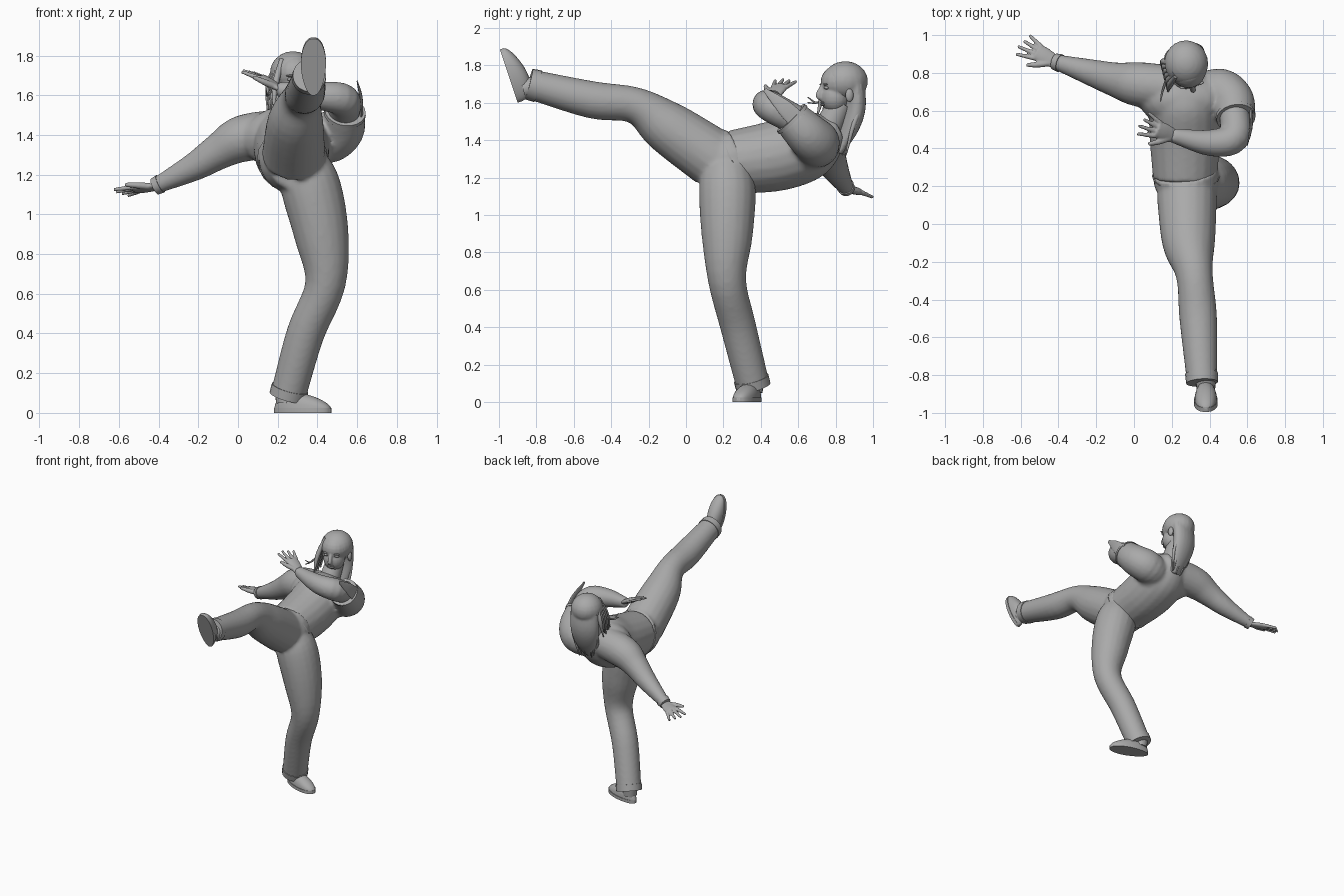
import bpy, bmesh, math
from mathutils import Vector, Matrix

if "Cube" in bpy.data.objects:
    bpy.data.objects.remove(bpy.data.objects["Cube"], do_unlink=True)

shade = 0.4
grey = bpy.data.materials.new("plain_grey")
grey.use_nodes = True
grey.diffuse_color = (shade, shade, shade, 1)
grey.node_tree.nodes["Principled BSDF"].inputs["Base Color"].default_value = grey.diffuse_color
side_axis, depth_axis, up_axis = Matrix.Identity(3)


def spline(stations, steps=5):
    """Pass a smooth curve through the stations, radius included."""
    points = [Vector(station) for station in stations]
    points.insert(0, points[0] * 2 - points[1])
    points.append(points[-1] * 2 - points[-2])
    curve = []
    for before, start, end, after in zip(points, points[1:], points[2:], points[3:]):
        pull, push = (end - before) / 2, (after - start) / 2
        for step in range(steps):
            t = step / steps
            ease = t * t * (3 - 2 * t)
            curve.append(start.lerp(end, ease) + pull * t * (1 - t) ** 2 - push * t * t * (1 - t))
    return curve + [points[-2]]


def skin(bm, rings):
    """Bridge rings of points into a closed loft."""
    loops = [[bm.verts.new(point) for point in ring] for ring in rings]
    for lower, upper in zip(loops, loops[1:]):
        for i in range(len(lower)):
            bm.faces.new((lower[i - 1], lower[i], upper[i], upper[i - 1]))
    bm.faces.new(loops[0][::-1])
    bm.faces.new(loops[-1])


def circle(sides):
    angles = [math.tau * k / sides for k in range(sides)]
    return [(math.cos(angle), math.sin(angle)) for angle in angles]


def tube(bm, stations, ref=up_axis, flat=1, sides=20):
    """Loft through stations of x, y, z and radius; flat squeezes along ref."""
    curve = spline(stations)
    rings = []
    for i, station in enumerate(curve):
        ahead, behind = curve[min(i + 1, len(curve) - 1)], curve[max(i - 1, 0)]
        tangent = (ahead - behind).to_3d().normalized()
        across = tangent.cross(ref).normalized()
        over = across.cross(tangent) * flat
        rings.append([station.to_3d() + (across * c + over * s) * station.w for c, s in circle(sides)])
    skin(bm, rings)


def ball(bm, centre, size):
    matrix = Matrix.Translation(centre) @ Matrix.Diagonal((*size, 1))
    bmesh.ops.create_uvsphere(bm, u_segments=20, v_segments=12, radius=1, matrix=matrix)


def finish(name, bm, voxel=None, matrix=Matrix()):
    """Make the object, either blended into one skin or smooth with sharp edges."""
    bmesh.ops.recalc_face_normals(bm, faces=bm.faces)
    mesh = bpy.data.meshes.new(name)
    bm.to_mesh(mesh)
    bm.free()
    mesh.materials.append(grey)
    part = bpy.data.objects.new(name, mesh)
    bpy.context.collection.objects.link(part)
    part.matrix_world = matrix
    if voxel:
        blend = part.modifiers.new("blend", 'REMESH')
        blend.mode, blend.voxel_size, blend.use_smooth_shade = 'VOXEL', voxel, True
        soften = part.modifiers.new("soften", 'SMOOTH')
        soften.factor, soften.iterations = 0.5, 6
    else:
        bpy.ops.object.select_all(action='DESELECT')
        part.select_set(True)
        bpy.context.view_layer.objects.active = part
        bpy.ops.object.shade_smooth_by_angle(angle=math.radians(50))


def frame(origin, forward, side):
    """Local x points forward, local y to the side."""
    forward = Vector(forward).normalized()
    side = Vector(side)
    side = (side - forward * side.dot(forward)).normalized()
    matrix = Matrix((forward, side, forward.cross(side))).transposed().to_4x4()
    matrix.translation = origin
    return matrix


def cuff(name, limb, ref=up_axis, swell=0.004):
    """A slightly wider band around the open end of a limb."""
    curve = spline(limb)
    bm = bmesh.new()
    tube(bm, [p + Vector((0, 0, 0, swell)) for p in (curve[-1], curve[-1].lerp(curve[-2], 0.7))], ref)
    finish(name, bm)


# Trousers: both legs and the seat blended together
standing_leg = [(.3, .2, 1.32, .1), (.36, .22, 1.16, .15), (.42, .22, .9, .138), (.44, .22, .65, .102),
                (.34, .28, .4, .096), (.25, .36, .08, .09)]
kicking_leg = [(.28, .15, 1.3, .16), (.29, -.1, 1.47, .14), (.32, -.27, 1.585, .098),
               (.34, -.5, 1.615, .1), (.36, -.84, 1.7, .08)]
trousers = bmesh.new()
tube(trousers, standing_leg, depth_axis)
tube(trousers, kicking_leg)
tube(trousers, [(.28, .1, 1.26, .13), (.28, .2, 1.27, .17), (.27, .28, 1.3, .17)])
finish("trousers", trousers, voxel=0.012)
cuff("standing_cuff", standing_leg, depth_axis)
cuff("kicking_cuff", kicking_leg)

# Belt around the tilted waist
belt = bmesh.new()
tube(belt, [(.275, .23, 1.265, .172), (.275, .255, 1.277, .18)])
finish("belt", belt)

# Shirt: trunk, shoulders, long sleeve and short sleeve
long_sleeve = [(.2, .72, 1.41, .12), (.02, .74, 1.38, .118), (-.1, .765, 1.315, .092),
               (-.22, .8, 1.24, .072), (-.42, .86, 1.14, .04)]
short_sleeve = [(.34, .68, 1.36, .11), (.45, .7, 1.38, .125), (.52, .65, 1.43, .118), (.54, .56, 1.52, .1)]
shirt = bmesh.new()
tube(shirt, [(.27, .24, 1.28, .17), (.27, .5, 1.32, .19), (.27, .68, 1.39, .18), (.27, .82, 1.46, .08)])
ball(shirt, (.27, .66, 1.38), (.25, .15, .17))
tube(shirt, long_sleeve)
tube(shirt, short_sleeve, side_axis)
finish("shirt", shirt, voxel=0.012)
cuff("long_sleeve_cuff", long_sleeve)
cuff("short_sleeve_cuff", short_sleeve, side_axis)

# Loose point of cloth hanging off the short sleeve
flap = bmesh.new()
tube(flap, [(.62, .6, 1.5, .05), (.62, .52, 1.58, .04), (.6, .42, 1.67, .01)], side_axis, flat=0.2)
finish("sleeve_flap", flap)

# Bent forearm and neck
forearm = bmesh.new()
tube(forearm, [(.53, .6, 1.5, .08), (.53, .46, 1.575, .083), (.4, .43, 1.6, .07), (.2, .47, 1.63, .038)],
     Vector((1, 1, 3)))
finish("bent_forearm", forearm, voxel=0.01)
neck = bmesh.new()
tube(neck, [(.27, .74, 1.43, .08), (.28, .83, 1.6, .065)], depth_axis)
finish("neck", neck)


def hand(name, matrix):
    """Fingers run along local x, the thumb lies on the local y side."""
    bm = bmesh.new()
    tube(bm, [(-.02, 0, 0, .036), (.05, 0, 0, .046), (.1, 0, 0, .045)], flat=0.45)
    for finger in range(4):
        spread = 1.5 - finger
        length = 0.11 - 0.012 * abs(spread - 0.5)
        knuckle = Vector((.09, spread * .024, 0, .014))
        tip = knuckle + Vector((length, spread * .018, -.012, -.005))
        tube(bm, [knuckle, knuckle.lerp(tip, 0.5), tip], sides=10)
    tube(bm, [(.01, .02, 0, .018), (.06, .06, 0, .016), (.11, .09, 0, .01)], sides=10)
    finish(name, bm, 0.005, matrix)


hand("outstretched_hand", frame((-.43, .865, 1.137), (-.2, .11, -.02), (-.5, -.85, .25)))
hand("guarding_hand", frame((.2, .47, 1.64), (-.17, .07, .1), (.3, -.7, -.3)))


def shoe(name, matrix, length=0.3, height=0.11, segments=24):
    """Rounded upper on a flat sole, heel at the origin, toe along local x."""
    upper, sole = bmesh.new(), bmesh.new()
    rings, left, right = [], [], []
    for k in range(segments + 1):
        t = (1 - math.cos(math.pi * k / segments)) / 2
        rounding = max(math.sin(math.pi * t), 0.01) ** 0.4
        width = (0.052 + 0.014 * t) * rounding
        top = height * (1 - 0.45 * t) * rounding
        x = length * t
        rings.append([(x, width * c, 0.01 + top * max(s, 0) ** 0.7 + 0.002 * s) for c, s in circle(segments)])
        left.append((x, width * 1.06))
        right.append((x, -width * 1.06))
    skin(upper, rings)
    tube(upper, [(.06, 0, .05, .05), (.055, 0, .16, .055)], depth_axis)
    skin(sole, [[(x, y, z) for x, y in left + right[::-1]] for z in (0, 0.024)])
    finish(name, upper, matrix=matrix)
    finish(name + "_sole", sole, matrix=matrix)


shoe("standing_shoe", frame((.185, .38, 0), (.28, -.1, 0), depth_axis))
shoe("kicking_shoe", frame((.38, -.9, 1.6), (0, -.1, .3), side_axis))

# Head, turned a little toward its left; features are placed around the skull centre
head_frame = Matrix.Translation((.28, .84, 1.68)) @ Matrix.Rotation(math.radians(14), 4, 'Z')
head = bmesh.new()
ball(head, (0, 0, .03), (.105, .122, .1))
ball(head, (0, -.045, -.05), (.078, .078, .085))
tube(head, [(0, -.11, .02, .01), (0, -.135, -.04, .016), (0, -.12, -.06, .012)], side_axis)
finish("head", head, 0.006, head_frame)

face = bmesh.new()
for side in (-1, 1):
    ball(face, (side * .04, -.102, 0), (.018, .012, .009))
    ball(face, (side * .04, -.108, .018), (.026, .01, .006))
    ball(face, (side * .1, .01, -.04), (.015, .022, .036))
for lip in (-.078, -.09):
    ball(face, (0, -.114, lip), (.026, .011, .007))
finish("face_features", face, matrix=head_frame)

# Hair: cap with a long mass falling down the back
hair = bmesh.new()
ball(hair, (0, .012, .035), (.116, .122, .107))
tube(hair, [(0, .05, .05, .108), (0, .06, -.1, .108), (0, .03, -.22, .09), (0, -.03, -.35, .04)],
     depth_axis, flat=0.55)
finish("hair", hair, 0.009, head_frame)

# Loose locks: a curtain on the right of the face and a row over the back
locks = bmesh.new()
for k in range(6):
    y = 0.026 * k - 0.08
    root = Vector((-.07, y / 2, .1, .014))
    middle = Vector((-.115, y, -.03, .017))
    tip = Vector((-.13, y - .03, -.15 - .02 * (k % 2), .004))
    tube(locks, [root, middle, tip], depth_axis, sides=8)
for k in range(9):
    x = 0.022 * (k - 4)
    back = 0.1 - 4 * x * x
    tube(locks, [(x, back, .02, .015), (x, back, -.1, .015), (x, back - .04, -.22, .012),
                 (x * .7, 0, -.32 - .02 * (k % 3), .004)], Vector((5, 1, 0)), sides=8)
finish("hair_locks", locks, matrix=head_frame)

# Strands blown forward in front of the chin
strands = bmesh.new()
for rise in (0, 0.03):
    tube(strands, [(.17, .76, 1.63, .008), (.15, .7, 1.6, .006), (.14, .65, 1.6 + rise, .003)], sides=6)
finish("loose_strands", strands)
